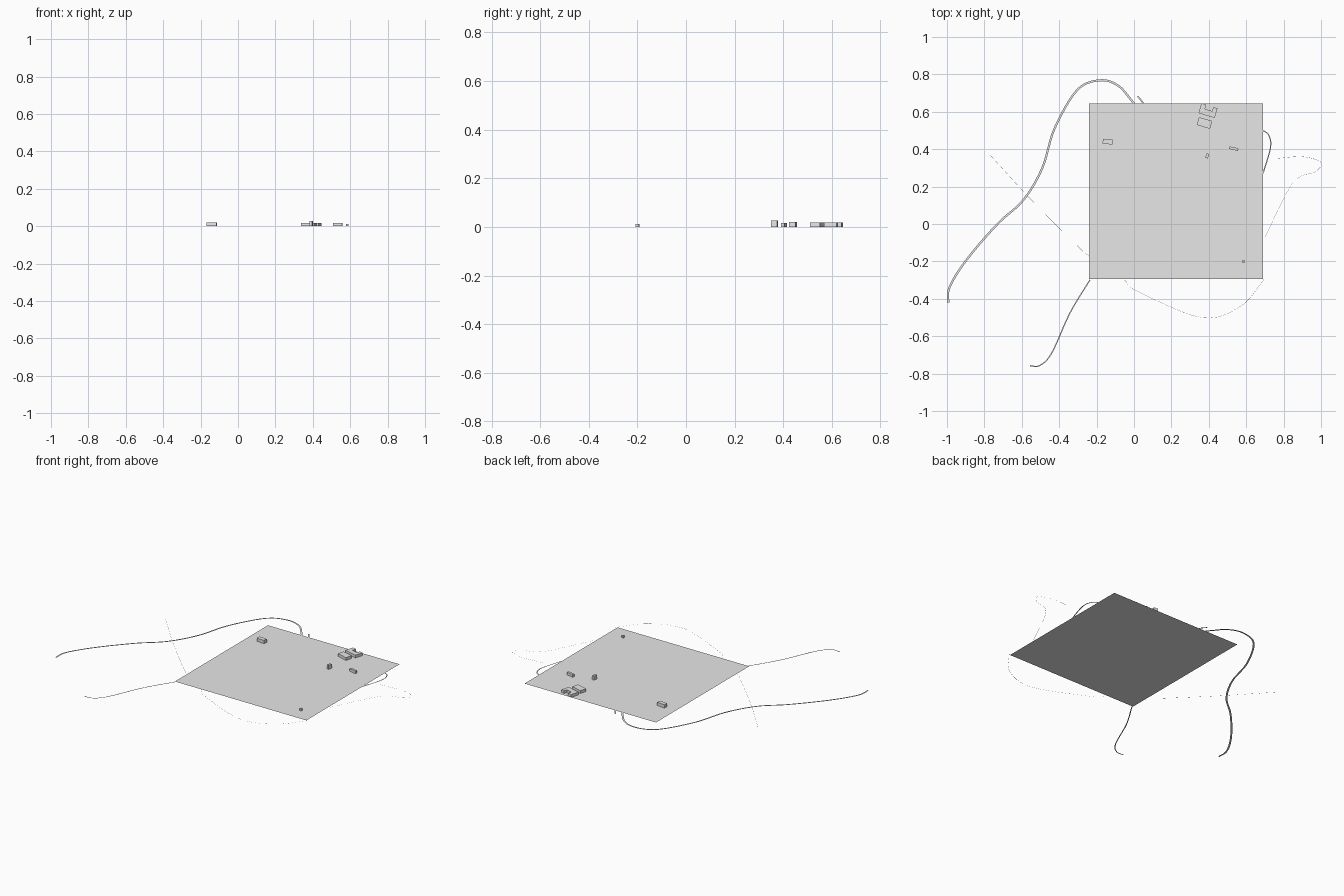
import bpy, bmesh, math
from mathutils import Vector

cube = bpy.data.objects.get("Cube")
if cube:
    bpy.data.objects.remove(cube, do_unlink=True)

grey = bpy.data.materials.new("pale grey")
grey.use_nodes = True
grey.diffuse_color = (0.8, 0.8, 0.8, 1)
grey.node_tree.nodes["Principled BSDF"].inputs["Base Color"].default_value = (0.8, 0.8, 0.8, 1)


def add_object(name, bm):
    mesh = bpy.data.meshes.new(name)
    bm.to_mesh(mesh)
    bm.free()
    mesh.materials.append(grey)
    obj = bpy.data.objects.new(name, mesh)
    bpy.context.collection.objects.link(obj)
    return obj


def building(name, outline, centre, angle, height):
    """Extrude a flat footprint upward."""
    bm = bmesh.new()
    face = bm.faces.new([bm.verts.new((x, y, 0)) for x, y in outline])
    top = bmesh.ops.extrude_face_region(bm, geom=[face], use_keep_orig=True)["geom"]
    bmesh.ops.translate(bm, vec=(0, 0, height),
                        verts=[v for v in top if isinstance(v, bmesh.types.BMVert)])
    bmesh.ops.recalc_face_normals(bm, faces=bm.faces)
    obj = add_object(name, bm)
    obj.location = (*centre, 0)
    obj.rotation_euler.z = math.radians(angle)


def rectangle(w, d):
    return [(-w / 2, -d / 2), (w / 2, -d / 2), (w / 2, d / 2), (-w / 2, d / 2)]


def smooth_path(points, steps=6):
    """Run a smooth line through the given points."""
    p = [Vector(q) for q in points]
    p = [2 * p[0] - p[1]] + p + [2 * p[-1] - p[-2]]
    path = []
    for a, b, c, d in zip(p, p[1:], p[2:], p[3:]):
        for i in range(steps):
            t = i / steps
            path.append(0.5 * (2 * b + (c - a) * t + (2 * a - 5 * b + 4 * c - d) * t ** 2
                               + (3 * b - a - 3 * c + d) * t ** 3))
    return path + [p[-2]]


def ribbon(name, points, width):
    """Flat strip following a path on the ground."""
    path = smooth_path(points)
    bm = bmesh.new()
    rows = []
    for i, q in enumerate(path):
        along = path[min(i + 1, len(path) - 1)] - path[max(i - 1, 0)]
        side = Vector((-along.y, along.x)).normalized() * width / 2
        rows.append([bm.verts.new((*(q + s * side), 0)) for s in (-1, 1)])
    for (a, b), (c, d) in zip(rows, rows[1:]):
        bm.faces.new((a, c, d, b))
    add_object(name, bm)


# Square ground sheet
bm = bmesh.new()
bm.faces.new([bm.verts.new((x, y, 0)) for x, y in
              ((-0.24, -0.295), (0.69, -0.295), (0.69, 0.645), (-0.24, 0.645))])
add_object("ground_sheet", bm)

# Buildings
building("west_house", rectangle(0.054, 0.026), (-0.14, 0.44), -6, 0.021)
building("main_hall", rectangle(0.074, 0.043), (0.377, 0.54), -16, 0.018)
building("east_shed", rectangle(0.05, 0.014), (0.533, 0.403), -12, 0.017)
building("small_tower", rectangle(0.014, 0.025), (0.391, 0.364), -12, 0.027)
building("south_hut", rectangle(0.012, 0.014), (0.585, -0.2), -10, 0.013)
building("courtyard_house",
         [(-0.045, -0.028), (0.045, -0.028), (0.045, 0.025), (0.022, 0.025),
          (0.022, 0.003), (-0.018, 0.003), (-0.018, 0.028), (-0.045, 0.028)],
         (0.396, 0.607), -16, 0.018)

# Roads leaving the sheet
ribbon("main_road", [(-0.993, -0.42), (-0.99, -0.35), (-0.94, -0.255), (-0.85, -0.135),
                     (-0.72, 0.01), (-0.59, 0.13), (-0.49, 0.30), (-0.425, 0.51),
                     (-0.305, 0.715), (-0.185, 0.768), (-0.085, 0.74), (0, 0.645)], 0.011)
ribbon("south_road", [(-0.557, -0.758), (-0.505, -0.757), (-0.44, -0.69),
                      (-0.342, -0.475), (-0.235, -0.298)], 0.006)
ribbon("north_spur", [(0.02, 0.683), (0.035, 0.665), (0.05, 0.645)], 0.008)
ribbon("east_bend", [(0.69, 0.5), (0.72, 0.475), (0.73, 0.41), (0.69, 0.27)], 0.006)

# Hair-thin footpaths
ribbon("west_footpath", [(-0.77, 0.37), (-0.55, 0.13), (-0.29, -0.13), (-0.24, -0.17)], 0.001)
ribbon("south_footpath", [(-0.05, -0.3), (0.02, -0.36), (0.36, -0.5), (0.57, -0.44),
                          (0.7, -0.29)], 0.001)
ribbon("east_footpath", [(0.7, -0.07), (0.85, 0.22), (0.97, 0.28), (0.999, 0.33),
                         (0.9, 0.36), (0.757, 0.35)], 0.001)
